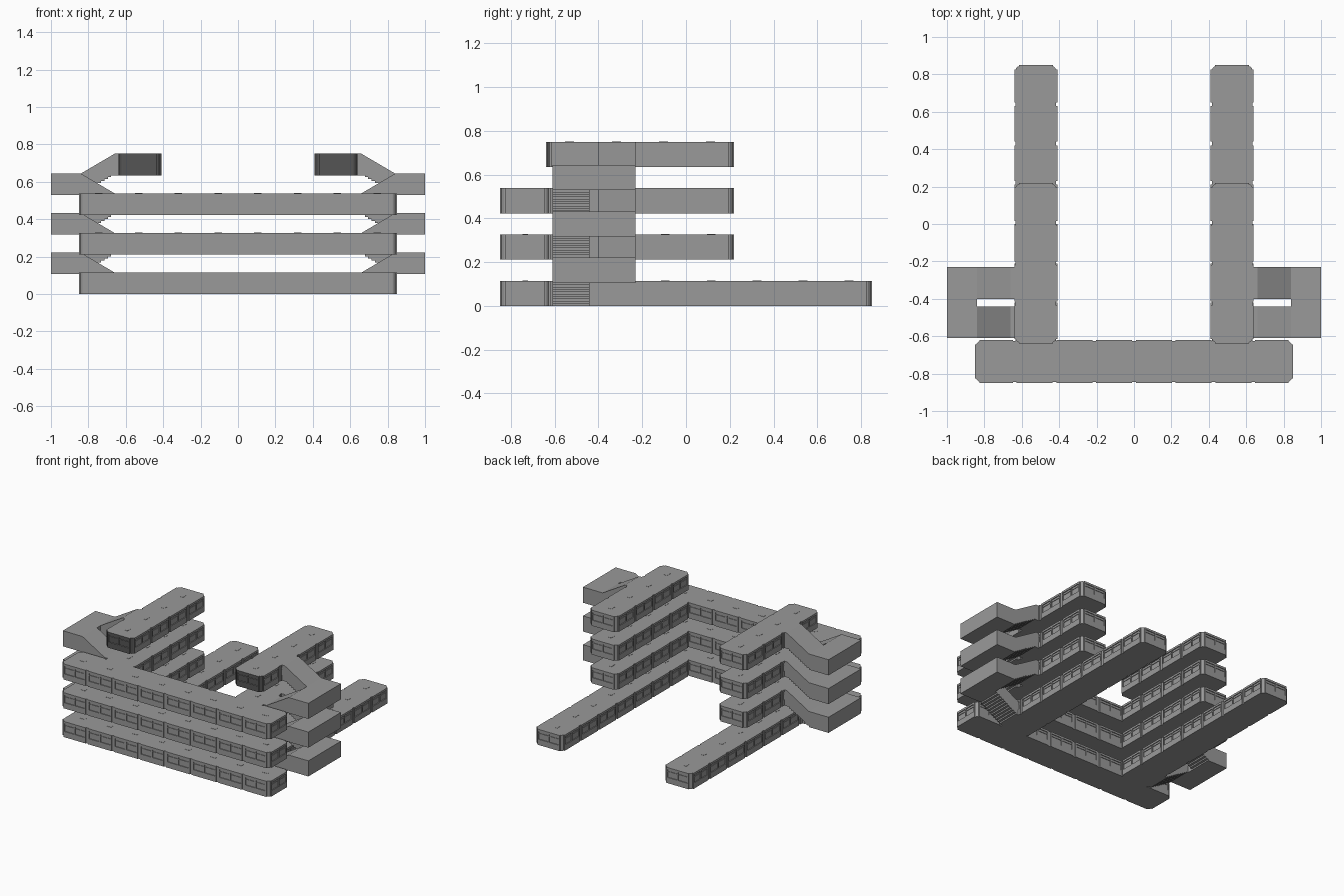
import bpy, bmesh, math
from mathutils import Matrix, Vector

if "Cube" in bpy.data.objects:
    bpy.data.objects.remove(bpy.data.objects["Cube"])

H, PITCH = 0.115, 0.2117      # storey height, level spacing
INSET, R = 0.006, 0.024       # depth of facade relief, corner radius


def material(name, v):
    m = bpy.data.materials.new(name)
    m.diffuse_color = (v, v, v, 1)
    m.use_nodes = True
    m.node_tree.nodes["Principled BSDF"].inputs["Base Color"].default_value = m.diffuse_color
    return m


GREY, DARK = material("grey_concrete", 0.32), material("dark_end", 0.09)


def prism(bm, pts, vec):
    """Extrude a closed outline along a vector."""
    f = bm.faces.new([bm.verts.new(p) for p in pts])
    r = bmesh.ops.extrude_face_region(bm, geom=[f])
    bmesh.ops.translate(bm, vec=vec, verts=[v for v in r['geom'] if isinstance(v, bmesh.types.BMVert)])


def box(bm, lo, hi, m=Matrix()):
    size = [b - a for a, b in zip(lo, hi)]
    mid = Vector([(a + b) / 2 for a, b in zip(lo, hi)])
    bmesh.ops.create_cube(bm, size=1, matrix=m @ Matrix.Translation(mid) @ Matrix.Diagonal((*size, 1)))


def finish(bm, name, mirror=False):
    bmesh.ops.recalc_face_normals(bm, faces=bm.faces)
    me = bpy.data.meshes.new(name)
    bm.to_mesh(me)
    bm.free()
    me.materials.append(GREY)
    me.materials.append(DARK)
    ob = bpy.data.objects.new(name, me)
    bpy.context.collection.objects.link(ob)
    if mirror:
        ob.modifiers.new("Mirror", 'MIRROR')
    return ob


def outline(x0, x1, y0, y1, z, round_front=True):
    """Rectangle with rounded corners; front corners may stay square."""
    pts = []
    for cx, cy, a, rnd in ((x1, y1, 0, True), (x0, y1, 90, True),
                           (x0, y0, 180, round_front), (x1, y0, 270, round_front)):
        if not rnd:
            pts.append((cx, cy, z))
            continue
        sx, sy = (-1 if cx == x1 else 1), (-1 if cy == y1 else 1)
        for i in range(4):
            t = math.radians(a + 30 * i)
            pts.append((cx + sx * R + R * math.cos(t), cy + sy * R + R * math.sin(t), z))
    return pts


def bay(bm, a, b, origin, angle, z):
    """Raised wall panel with a window: u along the wall, v inward."""
    m = Matrix.Translation((*origin, z)) @ Matrix.Rotation(angle, 4, 'Z')
    d = INSET + 0.004
    box(bm, (a, 0, 0), (b, d, 0.042), m)              # sill wall
    box(bm, (a, 0, 0.1), (b, d, H), m)                # lintel
    w, n = 0.009, 2
    for i in range(n + 1):                            # jambs and mullion
        u = a + (b - a - w) * i / n
        box(bm, (u, 0, 0.042), (u + w, d, 0.1), m)
    box(bm, (a + w, 0.002, 0.082), (b - w, d, 0.086), m)  # transom


def wall(bm, length, count, origin, angle, z, skip=(), trim=(True, True)):
    step = length / count
    for i in range(count):
        if i in skip:
            continue
        a = i * step + (R if i == 0 and trim[0] else 0.01)
        b = (i + 1) * step - (R if i == count - 1 and trim[1] else 0.01)
        bay(bm, a, b, origin, angle, z)


def skylight(bm, x, y, z, sx, sy):
    box(bm, (x - sx, y - sy, z - 0.003), (x + sx, y + sy, z + 0.0015))


def front_block(level):
    z, bm = level * PITCH, bmesh.new()
    i = INSET
    prism(bm, outline(-0.85 + i, 0.85 - i, -0.85 + i, -0.62 - i, z), (0, 0, H))
    wall(bm, 1.7, 8, (-0.85, -0.85), 0, z)
    wall(bm, 1.7, 8, (0.85, -0.62), math.pi, z, skip=(1, 6))
    wall(bm, 0.23, 1, (0.85, -0.85), math.pi / 2, z)
    wall(bm, 0.23, 1, (-0.85, -0.62), -math.pi / 2, z)
    for k in range(8):
        skylight(bm, -0.85 + 0.2125 * (k + 0.5), -0.735, z + H, 0.02, 0.012)
    finish(bm, f"front_block_{level}")


def wing(level, y0, y1, count, free_front):
    z, bm = level * PITCH, bmesh.new()
    i = INSET
    ys = y0 + i if free_front else y0 - i
    prism(bm, outline(0.41 + i, 0.64 - i, ys, y1 - i, z, free_front), (0, 0, H))
    n = y1 - y0
    wall(bm, n, count, (0.64, y0), math.pi / 2, z, trim=(free_front, True))
    wall(bm, n, count, (0.41, y1), -math.pi / 2, z, trim=(True, free_front))
    wall(bm, 0.23, 1, (0.64, y1), math.pi, z)
    if free_front:
        wall(bm, 0.23, 1, (0.41, y0), 0, z)
    for k in range(count):
        skylight(bm, 0.525, y0 + n / count * (k + 0.5), z + H, 0.012, 0.02)
    if free_front:                                    # dark front end wall
        bmesh.ops.recalc_face_normals(bm, faces=bm.faces)
        for f in bm.faces:
            if f.normal.y < -0.4 and f.calc_center_median().y < y0 + R + i:
                f.material_index = 1
    finish(bm, f"side_wing_{level}", mirror=True)


def flight(bm, za, zb, y0, y1, steps=10):
    """Enclosed stair: sloped roof, stepped underside; za at the wing, zb at the landing."""
    pts = [(0.63, za + H), (0.66, za + H), (0.84, zb + H), (0.84, zb)]
    run, rise = 0.18 / steps, (zb - za) / steps
    for k in range(steps, 0, -1):
        if zb > za:
            if k < steps:
                pts.append((0.66 + run * k, za + rise * k))
            pts.append((0.66 + run * (k - 1), za + rise * k))
        else:
            pts.append((0.66 + run * k, za + rise * (k - 1)))
            if k > 1:
                pts.append((0.66 + run * (k - 1), za + rise * (k - 1)))
    pts += [(0.66, za), (0.63, za)]
    prism(bm, [(x, y0, z) for x, z in pts], (0, y1 - y0, 0))


def stair(level):
    z, bm = level * PITCH, bmesh.new()
    mid = z + PITCH / 2
    flight(bm, z, mid, -0.61, -0.44)
    flight(bm, z + PITCH, mid, -0.40, -0.23)
    box(bm, (0.84, -0.61, mid), (1.0, -0.23, mid + H))   # landing
    finish(bm, f"side_stair_{level}", mirror=True)


for lv in range(3):
    front_block(lv)
    stair(lv)
wing(0, -0.62, 0.85, 7, False)
wing(1, -0.62, 0.22, 4, False)
wing(2, -0.62, 0.22, 4, False)
wing(3, -0.64, 0.22, 4, True)
